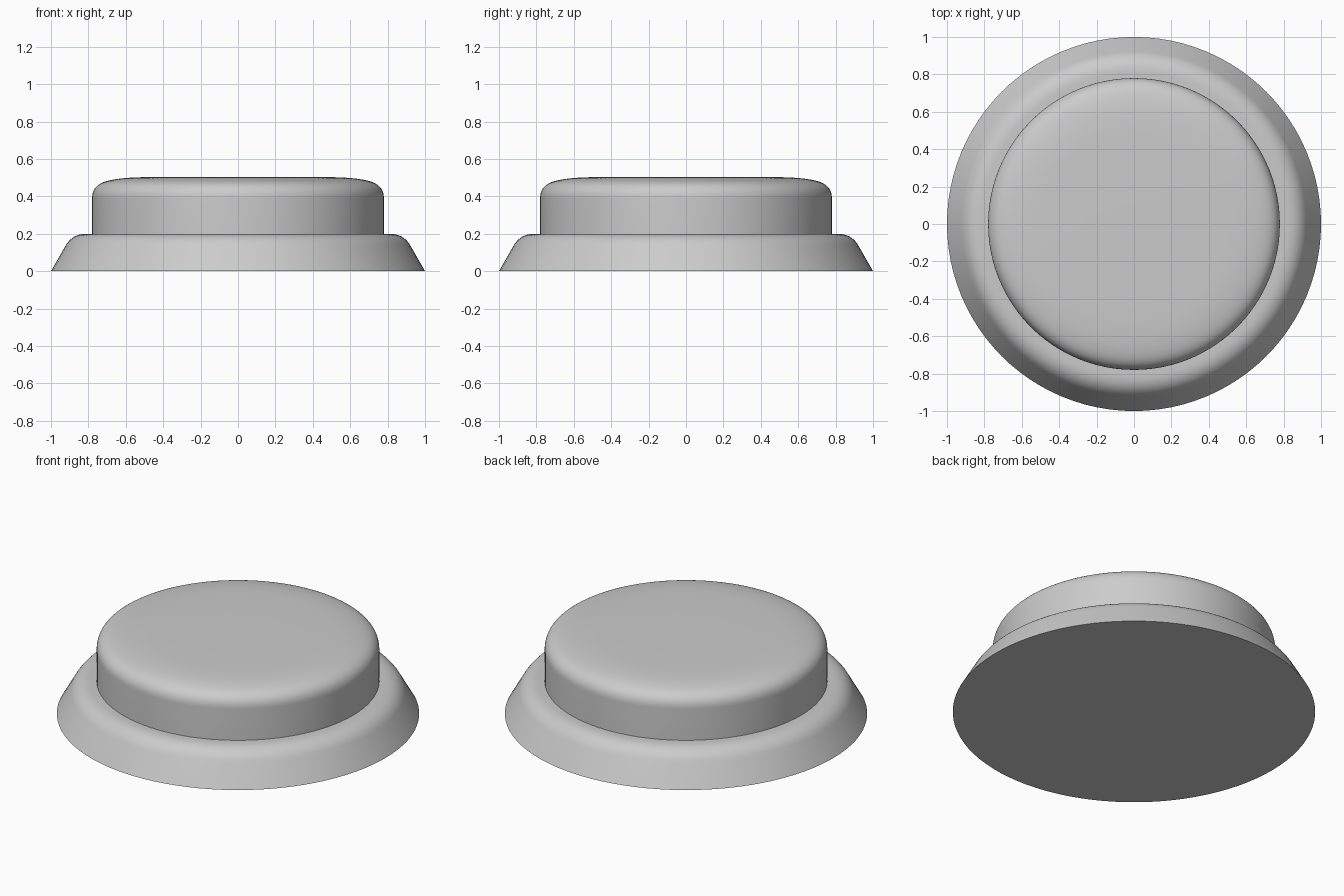
import bpy, bmesh, math

if "Cube" in bpy.data.objects:
    bpy.data.objects.remove(bpy.data.objects["Cube"])


def lathe(name, profile, steps=96):
    """Revolve a (radius, z) profile around z."""
    bm = bmesh.new()
    verts = [bm.verts.new((r, 0, z)) for r, z in profile]
    edges = [bm.edges.new(pair) for pair in zip(verts, verts[1:])]
    bmesh.ops.spin(bm, geom=verts + edges, cent=(0, 0, 0), axis=(0, 0, 1),
                   angle=math.tau, steps=steps, use_duplicate=False)
    bmesh.ops.remove_doubles(bm, verts=bm.verts, dist=1e-4)
    bmesh.ops.recalc_face_normals(bm, faces=bm.faces)
    mesh = bpy.data.meshes.new(name)
    bm.to_mesh(mesh)
    bm.free()
    obj = bpy.data.objects.new(name, mesh)
    bpy.context.collection.objects.link(obj)
    bpy.context.view_layer.objects.active = obj
    obj.select_set(True)
    bpy.ops.object.shade_smooth_by_angle(angle=math.radians(35))
    obj.select_set(False)
    return obj


def bend(a, b, c, n=12):
    """Quadratic curve from a to c, pulled towards b."""
    return [tuple((1 - t) ** 2 * p + 2 * t * (1 - t) * q + t * t * s
                  for p, q, s in zip(a, b, c))
            for t in (i / n for i in range(n + 1))]


# sloped base ring with rounded shoulder and closed underside
base = lathe("base", [(0, 0), (1, 0)]
             + bend((0.923, 0.135), (0.887, 0.2), (0.81, 0.2))
             + [(0.78, 0.2)])

# raised cap with a broad soft rim
cap = lathe("cap", [(0.78, 0.2)]
            + bend((0.78, 0.39), (0.78, 0.45), (0.725, 0.474))
            + bend((0.725, 0.474), (0.665, 0.5), (0.5, 0.503))[1:]
            + [(0.25, 0.505), (0, 0.505)])
